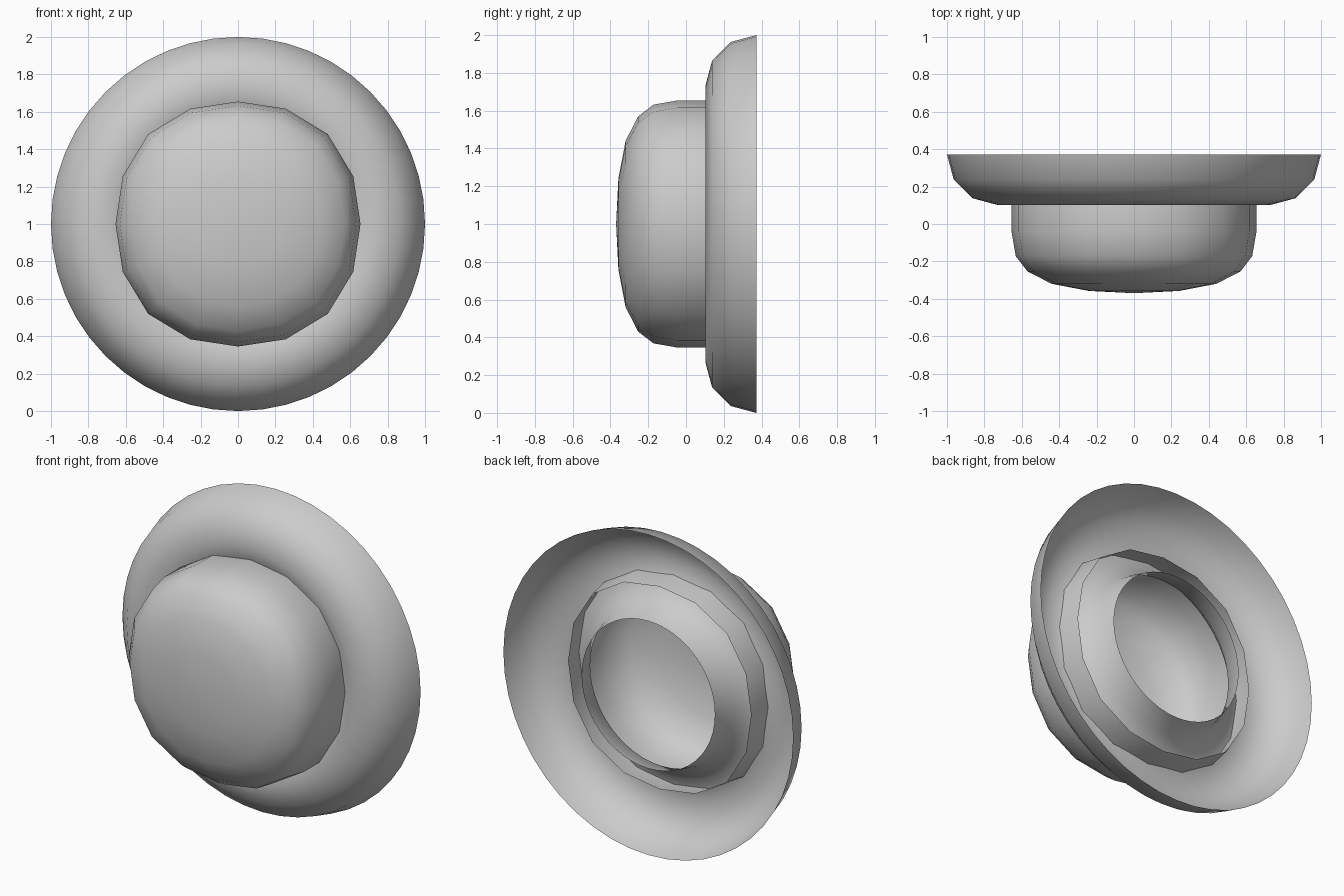
import bpy, bmesh
from math import sin, cos, pi, radians

if "Cube" in bpy.data.objects:
    bpy.data.objects.remove(bpy.data.objects["Cube"])


def lathe(name, profile, segments, squareness=0.0, pole_y=None):
    """Sweep (radius, y) points around the y axis at height z = 1."""
    bm = bmesh.new()
    rings = []
    for r, y in profile:
        ring = []
        for i in range(segments):
            a = 2 * pi * i / segments
            rr = r * (1 + squareness * (1 - cos(4 * a)) / 2)
            ring.append(bm.verts.new((rr * cos(a), y, 1 + rr * sin(a))))
        rings.append(ring)
    for a, b in zip(rings, rings[1:]):
        for i in range(segments):
            j = (i + 1) % segments
            bm.faces.new((a[i], a[j], b[j], b[i]))
    if pole_y is not None:
        pole = bm.verts.new((0, pole_y, 1))
        for i in range(segments):
            bm.faces.new((pole, rings[0][i], rings[0][(i + 1) % segments]))
    bmesh.ops.recalc_face_normals(bm, faces=bm.faces)
    for f in bm.faces:
        f.smooth = True
    mesh = bpy.data.meshes.new(name)
    bm.to_mesh(mesh)
    bm.free()
    ob = bpy.data.objects.new(name, mesh)
    bpy.context.collection.objects.link(ob)
    return ob


# Flange: front half of a ring tube, open at the back
major, minor, back = 0.73, 0.27, 0.372
half_tube = [(major + minor * cos(radians(t)), back - minor * sin(radians(t)))
             for t in range(0, 181, 30)]
lathe("flange", half_tube, 48)

# Cap: soft 16-sided dome whose open back end passes through the flange
dome = [(0.24, -0.358), (0.44, -0.32), (0.57, -0.253), (0.632, -0.172),
        (0.655, -0.04), (0.655, 0.11), (0.632, 0.26)]
lathe("cap", dome, 16, squareness=0.037, pole_y=-0.37)
